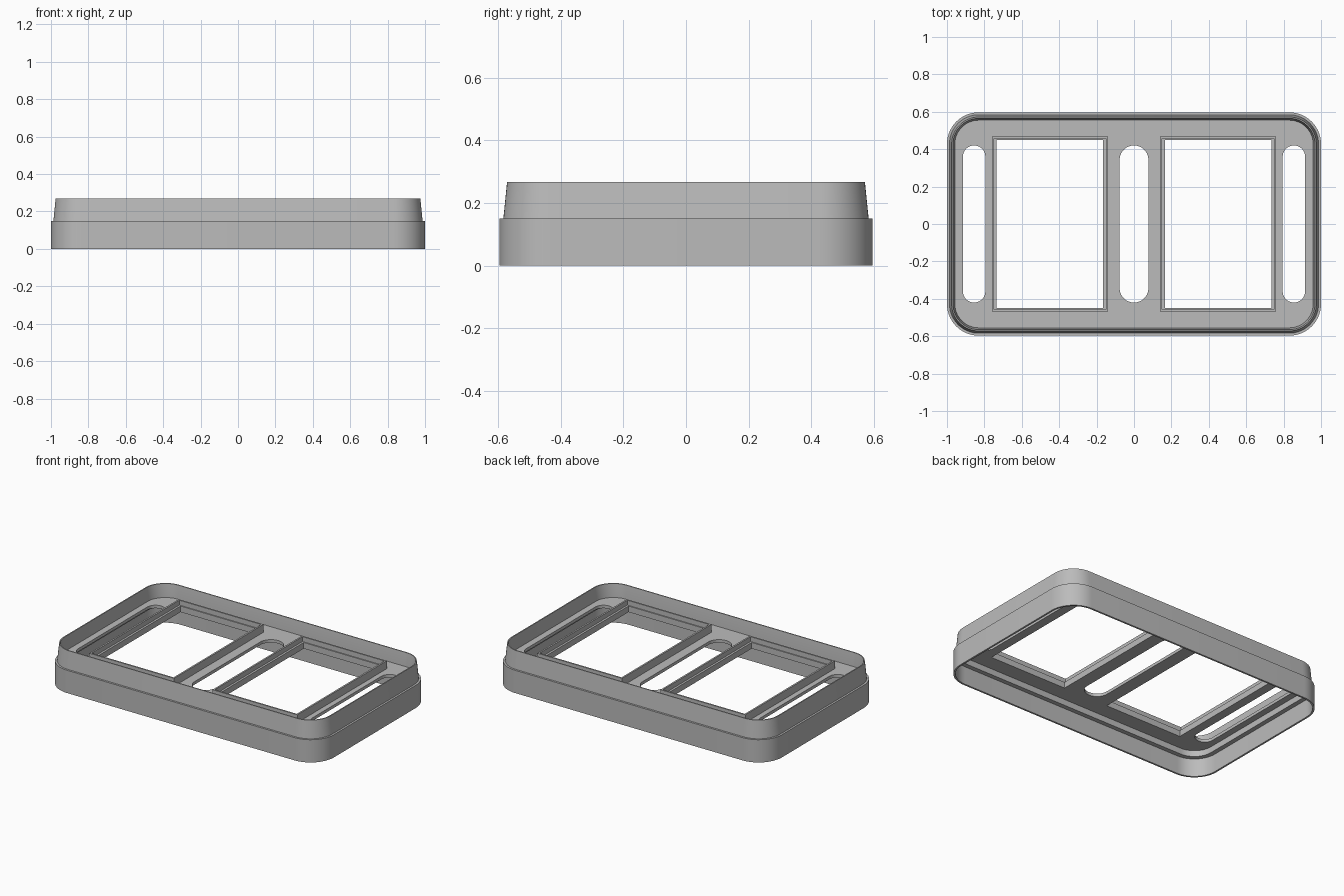
import bpy, bmesh, math

cube = bpy.data.objects.get("Cube")
if cube:
    bpy.data.objects.remove(cube, do_unlink=True)

grey = bpy.data.materials.new("plain grey")
grey.use_nodes = True
grey.diffuse_color = (0.5, 0.5, 0.5, 1)
grey.node_tree.nodes["Principled BSDF"].inputs["Base Color"].default_value = (0.5, 0.5, 0.5, 1)

HALF_X, HALF_Y, RADIUS = 1.0, 0.597, 0.17


def rounded(cx, cy, hx, hy, r, steps=14):
    """Outline of a rectangle with round corners; r = 0 gives sharp ones."""
    if r == 0:
        return [(cx + sx * hx, cy + sy * hy) for sx, sy in ((1, 1), (-1, 1), (-1, -1), (1, -1))]
    pts = []
    for q, (sx, sy) in enumerate(((1, 1), (-1, 1), (-1, -1), (1, -1))):
        for i in range(steps + 1):
            a = math.pi / 2 * (q + i / steps)
            p = (cx + sx * (hx - r) + r * math.cos(a), cy + sy * (hy - r) + r * math.sin(a))
            if not pts or math.dist(p, pts[-1]) > 1e-5:
                pts.append(p)
    if math.dist(pts[0], pts[-1]) < 1e-5:
        pts.pop()
    return pts


def inset_outline(d):
    return rounded(0, 0, HALF_X - d, HALF_Y - d, RADIUS - d)


def add_object(name, mesh):
    ob = bpy.data.objects.new(name, mesh)
    bpy.context.collection.objects.link(ob)
    mesh.materials.clear()
    mesh.materials.append(grey)
    return ob


def slab(name, outlines, z0, z1):
    """Flat plate: the first outline is its edge, the others are holes."""
    curve = bpy.data.curves.new(name, 'CURVE')
    curve.dimensions = '2D'
    curve.fill_mode = 'BOTH'
    curve.extrude = (z1 - z0) / 2
    for pts in outlines:
        s = curve.splines.new('POLY')
        s.points.add(len(pts) - 1)
        for p, (x, y) in zip(s.points, pts):
            p.co = (x, y, 0, 1)
        s.use_cyclic_u = True
    temp = bpy.data.objects.new(name + " outline", curve)
    bpy.context.collection.objects.link(temp)
    bpy.context.view_layer.update()
    mesh = bpy.data.meshes.new_from_object(temp.evaluated_get(bpy.context.evaluated_depsgraph_get()))
    bpy.data.objects.remove(temp, do_unlink=True)
    bm = bmesh.new()
    bm.from_mesh(mesh)
    bmesh.ops.remove_doubles(bm, verts=bm.verts, dist=1e-5)
    bmesh.ops.translate(bm, verts=bm.verts, vec=(0, 0, (z0 + z1) / 2))
    bmesh.ops.recalc_face_normals(bm, faces=bm.faces)
    bm.to_mesh(mesh)
    bm.free()
    return add_object(name, mesh)


def loft(name, profile):
    """Sweep a closed (inset, height) profile around the rounded outline."""
    bm = bmesh.new()
    rings = [[bm.verts.new((x, y, z)) for x, y in inset_outline(d)] for d, z in profile]
    for k, a in enumerate(rings):
        b = rings[(k + 1) % len(rings)]
        for i in range(len(a)):
            j = (i + 1) % len(a)
            bm.faces.new((a[i], a[j], b[j], b[i]))
    bmesh.ops.recalc_face_normals(bm, faces=bm.faces)
    mesh = bpy.data.meshes.new(name)
    bm.to_mesh(mesh)
    bm.free()
    return add_object(name, mesh)


# Stepped outer wall: straight skirt, ledge and tapered upper rim
parts = [loft("outer_wall", [(0, 0), (0, .15), (.013, .15), (.025, .268), (.032, .268),
                             (.042, .18), (.042, .12), (.012, .12), (.012, 0)])]

# Floor plate with two windows and three long slots
windows = [rounded(side * .45, 0, .285, .45, 0) for side in (-1, 1)]
slots = [rounded(x, 0, w, .42, w) for x, w in ((-.855, .06), (0, .077), (.855, .06))]
parts.append(slab("floor_plate", [inset_outline(.04)] + windows + slots, .16, .18))

# Raised lip around each window, with a small inner ledge
for side, label in ((-1, "right"), (1, "left")):
    cx = side * .45
    parts.append(slab(label + "_window_ledge", [rounded(cx, 0, .305, .465, 0),
                      rounded(cx, 0, .285, .45, 0)], .179, .2))
    parts.append(slab(label + "_window_lip", [rounded(cx, 0, .31, .467, 0),
                      rounded(cx, 0, .299, .457, 0)], .179, .232))

# Smooth the rounded corners, keep the edges sharp
bpy.ops.object.select_all(action='DESELECT')
for ob in parts:
    ob.select_set(True)
bpy.context.view_layer.objects.active = parts[0]
bpy.ops.object.shade_smooth_by_angle(angle=math.radians(30))
